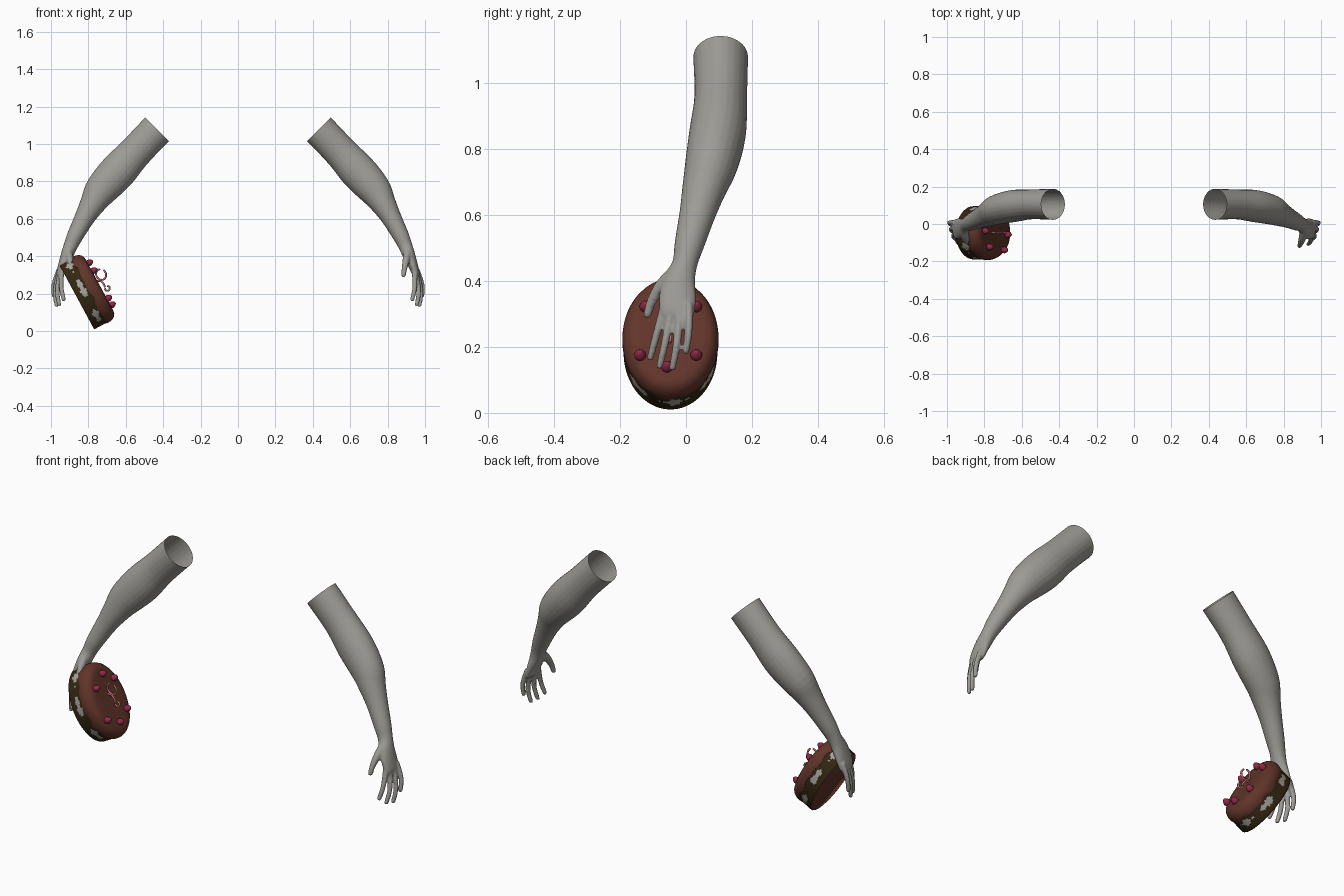
import bpy, bmesh, math
from mathutils import Vector, Matrix

if "Cube" in bpy.data.objects:
    bpy.data.objects.remove(bpy.data.objects["Cube"])


def material(name, rgb):
    m = bpy.data.materials.new(name)
    m.diffuse_color = (*rgb, 1)
    m.use_nodes = True
    m.node_tree.nodes["Principled BSDF"].inputs["Base Color"].default_value = m.diffuse_color
    return m


SKIN = material("grey skin", (.34, .33, .305))
CHOC = material("chocolate glaze", (.12, .035, .023))
DARK = material("dark sponge", (.033, .020, .006))
CREAM = material("cream filling", (.38, .37, .34))
BERRY = material("raspberry", (.28, .022, .06))
PINK = material("pink icing", (.62, .20, .22))


def finish(bm, name, mats, angle=50):
    me = bpy.data.meshes.new(name)
    bm.to_mesh(me)
    bm.free()
    ob = bpy.data.objects.new(name, me)
    bpy.context.collection.objects.link(ob)
    for m in mats:
        me.materials.append(m)
    bpy.ops.object.select_all(action='DESELECT')
    ob.select_set(True)
    bpy.context.view_layer.objects.active = ob
    bpy.ops.object.shade_smooth_by_angle(angle=math.radians(angle))
    return ob


def catmull(rows, steps):
    """Smoothly interpolate rows of numbers."""
    out = []
    for i in range(len(rows) - 1):
        p = [rows[max(0, min(len(rows) - 1, i + k))] for k in (-1, 0, 1, 2)]
        for s in range(steps):
            t = s / steps
            out.append([.5 * (2 * b + (c - a) * t + (2 * a - 5 * b + 4 * c - d) * t * t
                        + (3 * b - a - 3 * c + d) * t ** 3) for a, b, c, d in zip(*p)])
    return out + [list(rows[-1])]


def tube(bm, rows, n=24, steps=4):
    """Closed tube through rows of x, y, z, half width, half depth (along y)."""
    rows = catmull(rows, steps)
    pts = [Vector(r[:3]) for r in rows]
    rings = []
    for i, r in enumerate(rows):
        t = (pts[min(i + 1, len(pts) - 1)] - pts[max(i - 1, 0)]).normalized()
        v = Vector((0, 1, 0))
        v = (v - t * v.dot(t)).normalized()
        u = v.cross(t)
        rings.append([bm.verts.new(pts[i] + u * r[3] * math.cos(a) + v * r[4] * math.sin(a))
                      for a in (2 * math.pi * k / n for k in range(n))])
    for a, b in zip(rings, rings[1:]):
        for k in range(n):
            bm.faces.new((a[k], a[k - 1], b[k - 1], b[k]))
    bm.faces.new(rings[0])
    bm.faces.new(rings[-1][::-1])
    return rings


# Arm: forearm and palm, then four fingers and a thumb, blended by a voxel remesh
bm = bmesh.new()
tube(bm, [(.40, .105, 1.111, .09, .083), (.433, .105, 1.078, .09, .083),
          (.55, .105, .955, .09, .080), (.645, .096, .85, .099, .086),
          (.73, .077, .755, .089, .080), (.777, .055, .68, .069, .067),
          (.82, .035, .605, .054, .055), (.87, .010, .51, .044, .045),
          (.897, -.004, .45, .037, .038), (.916, -.020, .40, .033, .049),
          (.936, -.026, .35, .026, .056), (.952, -.026, .305, .020, .053),
          (.957, -.026, .287, .010, .044)])
digits = [[(.943, -.066, .32), (.945, -.090, .235), (.932, -.108, .168)],
          [(.950, -.042, .32), (.966, -.063, .215), (.956, -.080, .142)],
          [(.956, -.017, .32), (.978, -.028, .210), (.970, -.041, .137)],
          [(.955, .008, .33), (.984, .008, .250), (.985, .000, .187)]]
for d in digits:
    tip = Vector(d[2]) + (Vector(d[2]) - Vector(d[1])).normalized() * .008
    tube(bm, [(*d[0], .015, .014), (*d[1], .013, .012), (*d[2], .011, .010),
              (*tip, .005, .005)], 12)
tube(bm, [(.908, -.030, .43, .022, .022), (.900, -.075, .385, .020, .020),
          (.890, -.105, .335, .015, .015), (.885, -.117, .296, .012, .012),
          (.884, -.119, .287, .006, .006)], 12)
bmesh.ops.recalc_face_normals(bm, faces=bm.faces)
arm = finish(bm, "right_arm", [SKIN])
mod = arm.modifiers.new("blend", 'REMESH')
mod.mode, mod.voxel_size = 'VOXEL', .0055
mod = arm.modifiers.new("soften", 'SMOOTH')
mod.factor, mod.iterations = .5, 4
mesh = bpy.data.meshes.new_from_object(arm.evaluated_get(bpy.context.evaluated_depsgraph_get()))
bpy.data.objects.remove(arm)

# Cut the upper end open, then make the mirrored pair
for name, side in (("right_arm", 1), ("left_arm", -1)):
    bm = bmesh.new()
    bm.from_mesh(mesh)
    bmesh.ops.bisect_plane(bm, geom=bm.verts[:] + bm.edges[:] + bm.faces[:], clear_outer=True,
                           plane_co=(.433, 0, 1.078), plane_no=(-.7, 0, .7))
    if side < 0:
        bmesh.ops.scale(bm, vec=(-1, 1, 1), verts=bm.verts)
        bmesh.ops.reverse_faces(bm, faces=bm.faces)
    finish(bm, name, [SKIN], 80)

# Cake frame: long axis, depth and tilted upright axis
A, B = .196, .142
axis = Vector((.88, 0, .475)).normalized()
long = Vector((axis.z, 0, -axis.x))
CAKE = Matrix.Translation((-.862, -.047, .181)) @ Matrix((long, (0, 1, 0), axis)).transposed().to_4x4()


def oval(bm, profile, n=120, wave=lambda i, a: 0):
    """Oval lathe from (radius offset, height); returns nothing, caps both ends."""
    rings = []
    for i, (r, h) in enumerate(profile):
        rings.append([bm.verts.new(((A + r) * math.cos(a), (B + r) * math.sin(a), h + wave(i, a)))
                      for a in (2 * math.pi * k / n for k in range(n))])
    for a, b in zip(rings, rings[1:]):
        for k in range(n):
            bm.faces.new((a[k - 1], a[k], b[k], b[k - 1]))
    bm.faces.new(rings[0][::-1])
    bm.faces.new(rings[-1])


# Sponge: chocolate base, dark sides, ragged patches of cream filling
bm = bmesh.new()
oval(bm, [(-.004, 0), (0, .004)] + [(0, .012 + .005 * i) for i in range(17)])
for f in bm.faces:
    c = f.calc_center_median()
    a = math.atan2(c.y / B, c.x / A)
    ragged = .011 * math.sin(7 * a + 1) + .005 * math.sin(19 * a) + .003 * math.sin(41 * a)
    f.material_index = 0 if c.z < .001 else 2 if abs(c.z - .047) < .006 + ragged else 1
bm.transform(CAKE)
finish(bm, "cake_sponge", [CHOC, DARK, CREAM])

# Glaze: rounded top with a wavy lower lip
bm = bmesh.new()
oval(bm, [(-.004, .074), (.002, .074), (.004, .085), (.003, .100), (-.003, .116),
          (-.012, .128), (-.026, .136), (-.045, .138), (-.09, .136)],
     wave=lambda i, a: (.004 * math.sin(8 * a) + .003 * math.sin(13 * a)) if i < 2 else 0)
bm.transform(CAKE)
finish(bm, "cake_glaze", [CHOC])

# Raspberries round the top
for i, (u, v) in enumerate([(-.13, .01), (-.082, .078), (-.082, -.076),
                            (.085, .078), (.085, -.092), (.125, -.01)]):
    bm = bmesh.new()
    bmesh.ops.create_uvsphere(bm, u_segments=16, v_segments=10, radius=.018)
    for w in bm.verts:
        w.co.z *= 1.2
        k = 1 - .25 * max(0, w.co.z / .02)
        w.co.x, w.co.y = w.co.x * k, w.co.y * k
    bm.transform(CAKE @ Matrix.Translation((u, v, .147)))
    finish(bm, "raspberry_%d" % (i + 1), [BERRY])

# Icing curl standing on the cake: loop with a hooked tail
path = [(-.045 + .030 * math.cos(a), .172 + .026 * math.sin(a))
        for a in (math.radians(d) for d in range(-200, 121, 40))]
hook = [(.036 + .013 * math.cos(a), .166 + .013 * math.sin(a))
        for a in (math.radians(d) for d in range(150, -121, -45))]
for name, pts in (("icing_loop", path), ("icing_hook", hook),
                  ("icing_stem", [(-.03, .13), (-.012, .155), (.01, .16), (.026, .158)])):
    cu = bpy.data.curves.new(name, 'CURVE')
    cu.dimensions, cu.bevel_depth, cu.bevel_resolution = '3D', .005, 2
    cu.use_fill_caps = True
    sp = cu.splines.new('POLY')
    fine = catmull(pts, 3)
    sp.points.add(len(fine) - 1)
    for p, (u, h) in zip(sp.points, fine):
        p.co = (*(CAKE @ Vector((u, 0, h))), 1)
    cu.materials.append(PINK)
    bpy.context.collection.objects.link(bpy.data.objects.new(name, cu))
